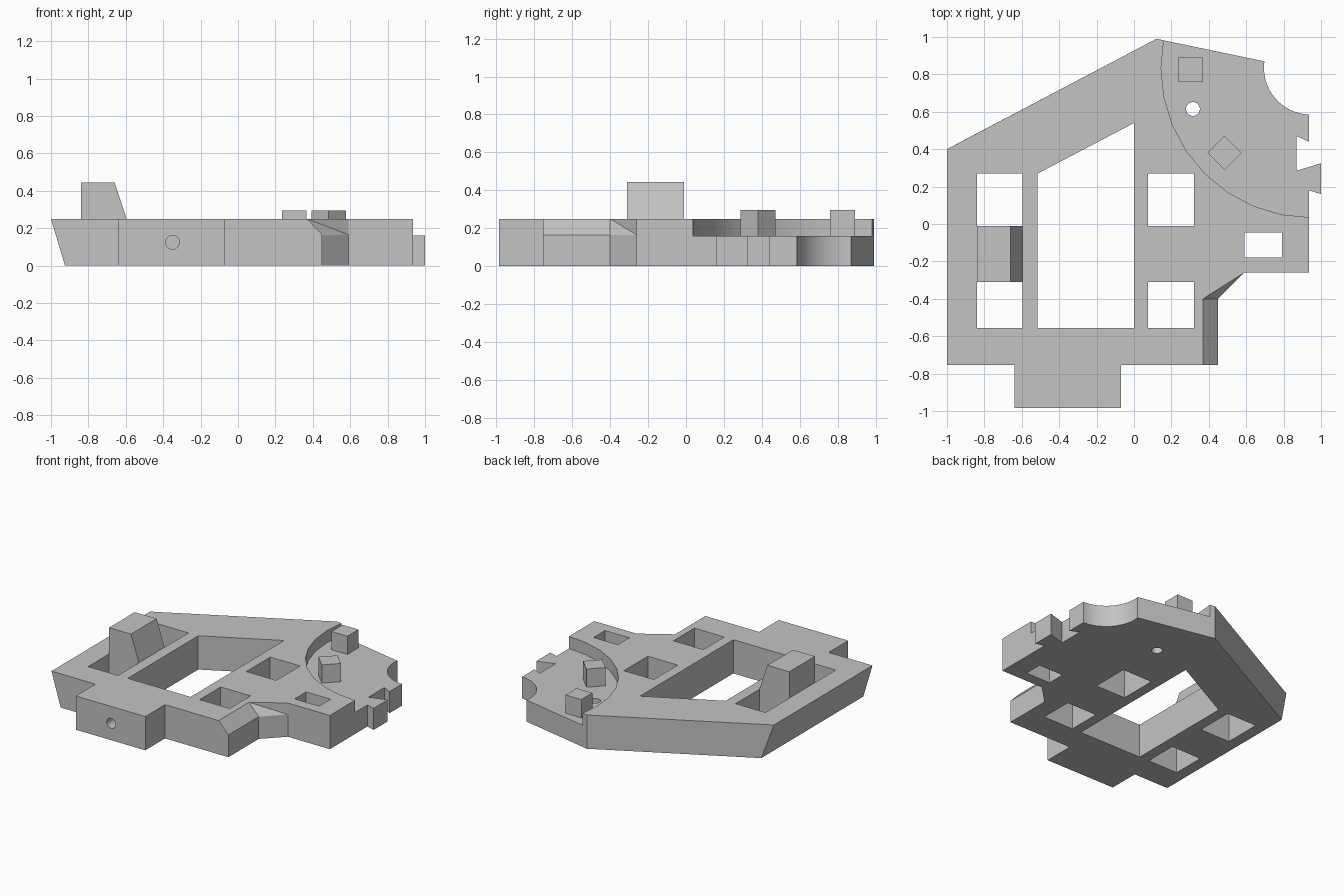
import bpy, bmesh, math
from mathutils import Vector

old = bpy.data.objects.get("Cube")
if old:
    bpy.data.objects.remove(old, do_unlink=True)

TOP, FLOOR = 0.25, 0.16
CX, CY = 0.945, 0.835        # shared centre of the recess and the rim notch

grey = bpy.data.materials.new("light_grey")
grey.use_nodes = True
colour = (0.55, 0.55, 0.55, 1)
grey.diffuse_color = colour
grey.node_tree.nodes["Principled BSDF"].inputs["Base Color"].default_value = colour


def finish(name, bm):
    bmesh.ops.recalc_face_normals(bm, faces=bm.faces)
    mesh = bpy.data.meshes.new(name)
    bm.to_mesh(mesh)
    bm.free()
    mesh.materials.append(grey)
    obj = bpy.data.objects.new(name, mesh)
    bpy.context.collection.objects.link(obj)
    return obj


def prism(name, points, z0, z1):
    bm = bmesh.new()
    low = [bm.verts.new((x, y, z0)) for x, y in points]
    high = [bm.verts.new((x, y, z1)) for x, y in points]
    bm.faces.new(low[::-1])
    bm.faces.new(high)
    for i in range(len(points)):
        j = (i + 1) % len(points)
        bm.faces.new((low[i], low[j], high[j], high[i]))
    return finish(name, bm)


def rect(x0, x1, y0, y1):
    return [(x0, y0), (x1, y0), (x1, y1), (x0, y1)]


def circle(x, y, r, n, turn=0.0):
    return [(x + r * math.cos(turn + math.tau * i / n),
             y + r * math.sin(turn + math.tau * i / n)) for i in range(n)]


def hull(name, points):
    bm = bmesh.new()
    for p in points:
        bm.verts.new(p)
    res = bmesh.ops.convex_hull(bm, input=bm.verts)
    loose = [v for v in res["geom_interior"] if isinstance(v, bmesh.types.BMVert)]
    bmesh.ops.delete(bm, geom=loose, context="VERTS")
    bmesh.ops.dissolve_limit(bm, angle_limit=0.01, verts=bm.verts, edges=bm.edges)
    return finish(name, bm)


def cut(body, cutter):
    cutter.hide_render = True
    mod = body.modifiers.new("cut", "BOOLEAN")
    mod.operation = "DIFFERENCE"
    mod.solver = "EXACT"
    mod.object = cutter
    graph = bpy.context.evaluated_depsgraph_get()
    mesh = bpy.data.meshes.new_from_object(body.evaluated_get(graph))
    body.modifiers.clear()
    body.data = mesh
    bpy.data.objects.remove(cutter, do_unlink=True)


# Base plate outline with front tab and side tooth
plate = prism("base_plate", [
    (-1, 0.4), (-1, -0.755), (-0.64, -0.755), (-0.64, -0.985),
    (-0.07, -0.985), (-0.07, -0.755), (0.45, -0.755), (0.45, -0.4),
    (0.59, -0.26), (0.935, -0.26), (0.935, 0.18), (1, 0.16), (1, 0.325),
    (0.87, 0.285), (0.87, 0.47), (0.935, 0.44), (0.935, 0.81), (0.12, 0.99)], 0, TOP)

# Replace the rough back corner by the true back edge, and lean the right wall
for v in plate.data.vertices:
    if abs(v.co.x - 0.935) < 0.001 and abs(v.co.y - 0.81) < 0.001:
        v.co.y = 0.82
    if v.co.x < -0.99 and v.co.z < 0.01:
        v.co.x += 0.075
        if v.co.y > 0:
            v.co.y += 0.04

# Rim notch and round sunken area
cut(plate, prism("notch_cutter", circle(CX, CY, 0.25, 64), -0.1, 0.5))
cut(plate, prism("recess_cutter", circle(CX, CY, 0.8, 32), FLOOR, 0.5))

# Square windows and the large five-sided opening
for x0, x1, y0, y1 in [(-0.84, -0.595, -0.01, 0.27), (-0.84, -0.595, -0.555, -0.31),
                       (0.075, 0.32, -0.01, 0.27), (0.075, 0.32, -0.555, -0.31),
                       (0.59, 0.79, -0.18, -0.045)]:
    cut(plate, prism("window_cutter", rect(x0, x1, y0, y1), -0.1, 0.5))
cut(plate, prism("opening_cutter",
                 [(-0.515, -0.555), (0, -0.555), (0, 0.54), (-0.515, 0.27)], -0.1, 0.5))

# Round holes: one down through the recess, one into the front tab
cut(plate, prism("pin_hole_cutter", circle(0.315, 0.615, 0.037, 32), -0.1, 0.5))
drill = prism("front_hole_cutter", circle(0, 0, 0.037, 32), -0.23, 0.23)
drill.rotation_euler.x = math.pi / 2
drill.location = (-0.35, -0.985, 0.125)
cut(plate, drill)

# Bevel on the front left edge, ending in a slanted pocket
edge, lip = 0.37, 0.165
slope = (TOP - lip) / (0.45 - edge)
bevel = []
for y in (-0.9, -0.4):
    bevel += [(edge - 0.05, y, TOP + 0.05 * slope), (0.5, y, TOP - 0.13 * slope),
              (0.5, y, 0.4)]
cut(plate, hull("bevel_cutter", bevel))
pocket = [(edge, -0.4, TOP), (edge, -0.4, 0.4)]
for x, y in [(0.45, -0.4), (0.59, -0.26), (0.6, -0.6)]:
    pocket += [(x, y, lip), (x, y, 0.4)]
cut(plate, hull("pocket_cutter", pocket))

bpy.ops.object.select_all(action="DESELECT")
plate.select_set(True)
bpy.context.view_layer.objects.active = plate
bpy.ops.object.shade_smooth_by_angle(angle=math.radians(20))

# Raised block with one sloping side
hull("sloped_block", [(x, y, z) for y in (-0.31, -0.01)
                      for x, z in [(-0.84, TOP), (-0.595, TOP), (-0.66, 0.445), (-0.84, 0.445)]])

# Two square pegs standing in the recess
prism("back_peg", rect(0.235, 0.365, 0.76, 0.89), FLOOR, 0.295)
prism("turned_peg", circle(0.485, 0.38, 0.092, 4), FLOOR, 0.295)
